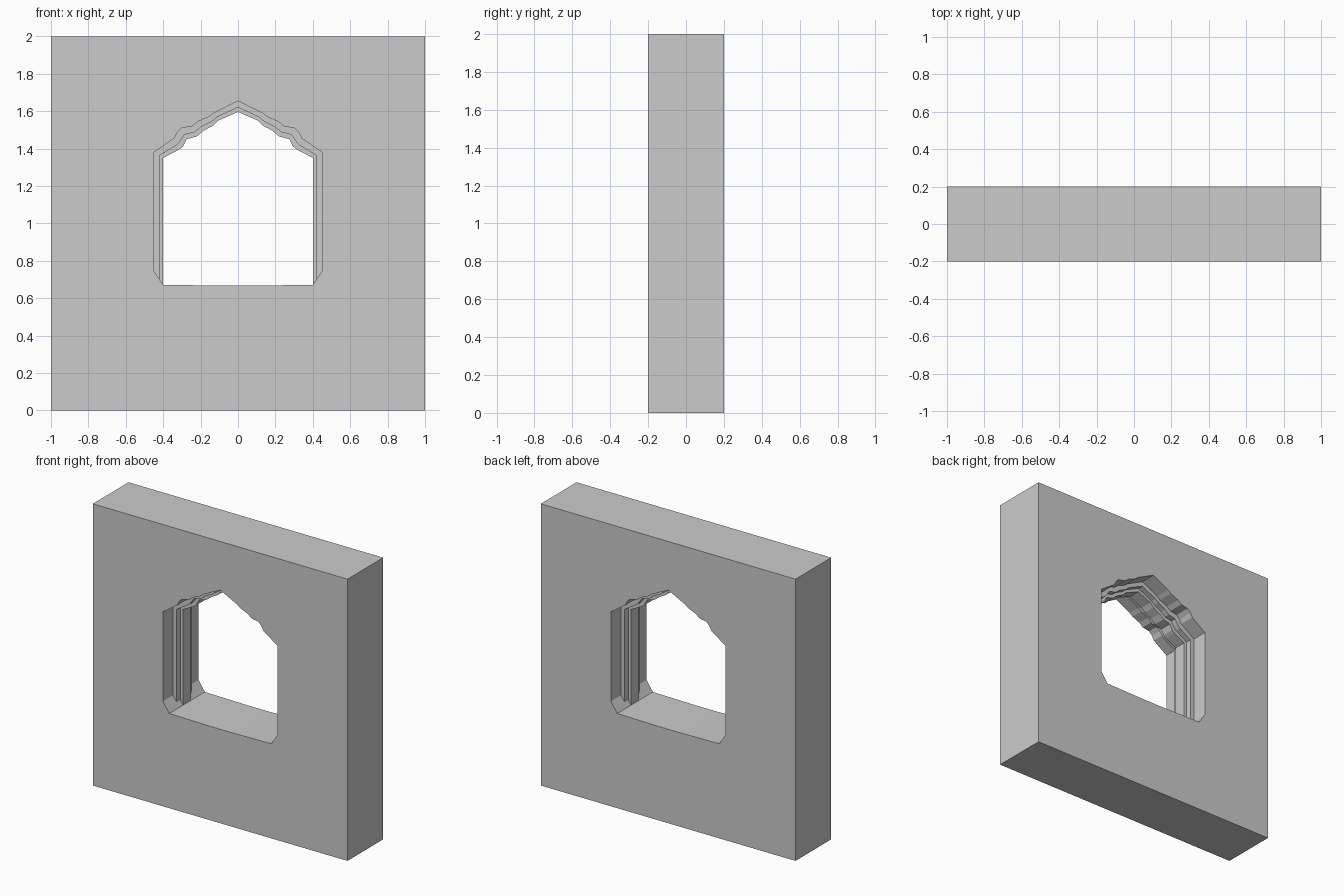
import bpy, bmesh

cube = bpy.data.objects.get("Cube")
if cube:
    bpy.data.objects.remove(cube, do_unlink=True)

# Plain stone colour
stone = bpy.data.materials.new("grey stone")
stone.use_nodes = True
colour = (0.6, 0.6, 0.6, 1)
stone.diffuse_color = colour
stone.node_tree.nodes["Principled BSDF"].inputs["Base Color"].default_value = colour

# Right half of the lobed arch, apex to spring line, for the widest and narrowest bays
WIDE = [(0, 1.655), (0.13, 1.59), (0.155, 1.57), (0.215, 1.545), (0.245, 1.52),
        (0.3, 1.51), (0.325, 1.485), (0.34, 1.455), (0.45, 1.38)]
NARROW = [(0, 1.596), (0.105, 1.55), (0.13, 1.525), (0.185, 1.495), (0.22, 1.465),
          (0.275, 1.45), (0.295, 1.41), (0.315, 1.395), (0.4, 1.35)]
SILL = [(0.4, 0.672), (0.08, 0.667)]


def opening(t):
    """Closed outline of the opening; t = 0 is narrowest, 1 is widest."""
    half = [(a[0] + (b[0] - a[0]) * t, a[1] + (b[1] - a[1]) * t)
            for a, b in zip(NARROW, WIDE)]
    half += [(0.4 + 0.05 * t, 0.672 + 0.073 * t)] + SILL
    return half + [(-x, z) for x, z in reversed(half[1:])]


bm = bmesh.new()


def ring(points, y):
    return [bm.verts.new((x, y, z)) for x, z in points]


def bridge(a, b):
    for i in range(len(a)):
        j = (i + 1) % len(a)
        bm.faces.new((a[i], a[j], b[j], b[i]))


# Stepped reveal, the same from both sides
steps = [(-0.2, 1), (-0.086, 1), (-0.086, 0.42), (-0.045, 0.42), (-0.045, 0)]
steps += [(-y, t) for y, t in reversed(steps)]
rings = [ring(opening(t), y) for y, t in steps]
for a, b in zip(rings, rings[1:]):
    bridge(a, b)

# Outer block
block = [(-1, 0), (1, 0), (1, 2), (-1, 2)]
front, back = ring(block, -0.2), ring(block, 0.2)
bridge(front, back)

# Front and back faces around the opening
for outer, inner in ((front, rings[0]), (back, rings[-1])):
    edges = [bm.edges.get((loop[i - 1], loop[i])) for loop in (outer, inner)
             for i in range(len(loop))]
    bmesh.ops.triangle_fill(bm, edges=edges, use_beauty=True)

bmesh.ops.remove_doubles(bm, verts=bm.verts[:], dist=0.0001)
bmesh.ops.recalc_face_normals(bm, faces=bm.faces[:])

mesh = bpy.data.meshes.new("window_wall")
bm.to_mesh(mesh)
bm.free()
mesh.materials.append(stone)
wall = bpy.data.objects.new("window_wall", mesh)
bpy.context.collection.objects.link(wall)
